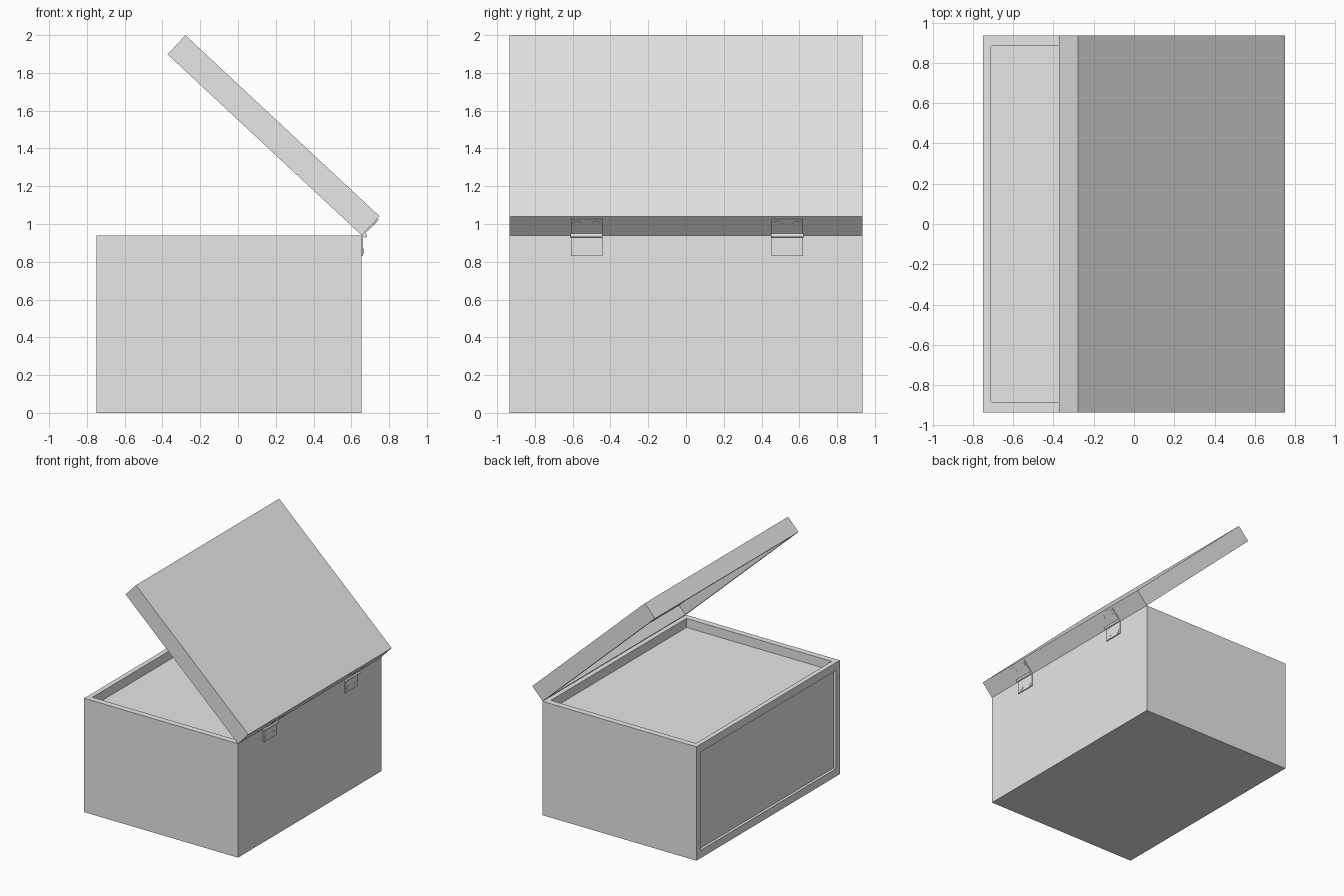
import bpy, bmesh, math
from mathutils import Matrix, Vector

if "Cube" in bpy.data.objects:
    bpy.data.objects.remove(bpy.data.objects["Cube"])

grey = bpy.data.materials.new("light grey")
grey.diffuse_color = (0.8, 0.8, 0.8, 1)
grey.use_nodes = True
grey.node_tree.nodes["Principled BSDF"].inputs["Base Color"].default_value = grey.diffuse_color

HINGE = Vector((0.655, 0, 0.94))
TILT = Matrix.Translation(HINGE) @ Matrix.Rotation(math.radians(43), 4, 'Y')
BODY = Matrix.Translation(HINGE)


def add_box(bm, lo, hi):
    lo, hi = Vector(lo), Vector(hi)
    m = Matrix.Translation((lo + hi) / 2) @ Matrix.Diagonal((*(hi - lo), 1))
    bmesh.ops.create_cube(bm, size=1, matrix=m)


def pocket(bm, direction, margins, depth):
    """Sink a rectangular recess into the face that looks along direction."""
    d = Vector(direction)
    bm.normal_update()
    f = max(bm.faces, key=lambda q: q.normal.dot(d) * 10 + q.calc_center_median().dot(d))
    c = f.calc_center_median()
    half = [max(abs(v.co[a] - c[a]) for v in f.verts) for a in range(3)]
    bmesh.ops.inset_individual(bm, faces=[f], thickness=0.01)
    for v in f.verts:
        for a in range(3):
            if margins[a]:
                v.co[a] = c[a] + math.copysign(half[a] - margins[a], v.co[a] - c[a])
    bmesh.ops.inset_individual(bm, faces=[f], thickness=0)
    for v in f.verts:
        v.co -= d * depth


def finish(bm, name, matrix=None):
    me = bpy.data.meshes.new(name)
    bm.normal_update()
    bm.to_mesh(me)
    bm.free()
    me.materials.append(grey)
    ob = bpy.data.objects.new(name, me)
    bpy.context.collection.objects.link(ob)
    if matrix:
        ob.matrix_world = matrix
    return ob


# box body with sunken top and framed panel on the -x side
bm = bmesh.new()
add_box(bm, (-0.75, -0.935, 0), (0.655, 0.935, 0.94))
pocket(bm, (0, 0, 1), (0.04, 0.05, 0), 0.075)
pocket(bm, (-1, 0, 0), (0, 0.05, 0.065), 0.022)
finish(bm, "box_body")

# open lid, hollow underneath
bm = bmesh.new()
add_box(bm, (-1.405, -0.935, 0), (0, 0.935, 0.138))
pocket(bm, (0, 0, -1), (0.04, 0.05, 0), 0.085)
finish(bm, "lid", TILT)


# hinge leaves with screws, in coordinates relative to the hinge line
def leaf(name, y, z0, z1, screw_z, matrix):
    bm = bmesh.new()
    add_box(bm, (0, y - 0.083, z0), (0.008, y + 0.083, z1))
    for s in (-0.05, 0.05):
        m = (Matrix.Translation((0.0085, y + s, screw_z))
             @ Matrix.Diagonal((1, 1.5, 1, 1)) @ Matrix.Rotation(math.pi / 2, 4, 'Y'))
        bmesh.ops.create_cone(bm, cap_ends=True, segments=20, radius1=0.016,
                              radius2=0.016, depth=0.003, matrix=m)
    finish(bm, name, matrix)


for i, y in enumerate((-0.526, 0.536)):
    leaf(f"hinge_lower_leaf_{i}", y, -0.11, 0, -0.083, BODY)
    leaf(f"hinge_upper_leaf_{i}", y, 0.004, 0.122, 0.094, TILT)
    # hinge barrel
    bm = bmesh.new()
    m = Matrix.Translation((0.672, y, 0.94)) @ Matrix.Rotation(math.pi / 2, 4, 'X')
    bmesh.ops.create_cone(bm, cap_ends=True, segments=16, radius1=0.011,
                          radius2=0.011, depth=0.17, matrix=m)
    finish(bm, f"hinge_barrel_{i}")
